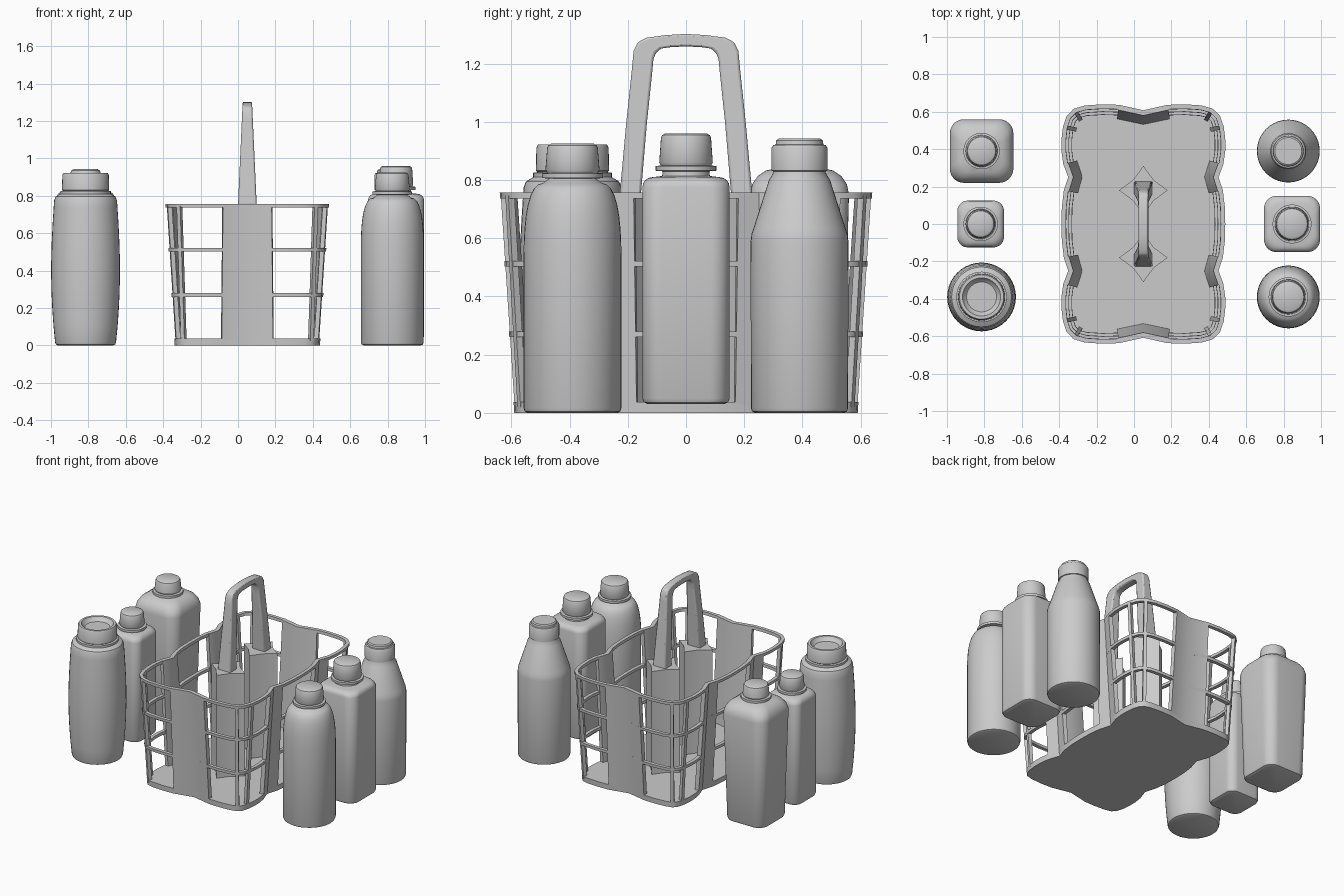
import bpy, math
from mathutils import Vector

if "Cube" in bpy.data.objects:
    bpy.data.objects.remove(bpy.data.objects["Cube"])

CX, TOP, LEAN = 0.05, 0.757, 0.05


def make(name, verts, faces, bevel=0.0, angle=35):
    me = bpy.data.meshes.new(name)
    me.from_pydata([tuple(v) for v in verts], [], faces)
    ob = bpy.data.objects.new(name, me)
    bpy.context.collection.objects.link(ob)
    bpy.ops.object.select_all(action='DESELECT')
    ob.select_set(True)
    bpy.context.view_layer.objects.active = ob
    bpy.ops.object.mode_set(mode='EDIT')
    bpy.ops.mesh.select_all(action='SELECT')
    bpy.ops.mesh.normals_make_consistent(inside=False)
    bpy.ops.object.mode_set(mode='OBJECT')
    bpy.ops.object.shade_smooth_by_angle(angle=math.radians(angle))
    if bevel:
        m = ob.modifiers.new("bevel", 'BEVEL')
        m.width, m.segments = bevel, 2
    return ob


# ---- Basket: scalloped outline, one quarter mirrored to four
quarter = [(0, .608), (.13, .637), (.22, .64), (.31, .634), (.37, .617), (.41, .578),
           (.43, .52), (.438, .45), (.438, .39), (.428, .32), (.402, .25), (.425, .18),
           (.436, .09), (.438, 0)]
half = quarter + [(x, -y) for x, y in quarter[-2::-1]]
outline = [Vector(p) for p in half + [(-x, y) for x, y in half[-2:0:-1]]]
N = len(outline)


def offset(i, d):
    """Outline point i moved inwards by d."""
    t = (outline[(i + 1) % N] - outline[i - 1]).normalized()
    return outline[i] + Vector((t.y, -t.x)) * d * -1 if \
        Vector((t.y, -t.x)).dot(outline[i]) > 0 else outline[i] + Vector((t.y, -t.x)) * d


def wall(name, idx, z0, z1, thick=0.024, closed=False):
    """Leaning strip of wall that follows the outline points idx."""
    verts, faces = [], []
    for i in idx:
        for z, extra in ((z0, 0), (z1, 0), (z1, thick), (z0, thick)):
            p = offset(i % N, LEAN * (1 - z / TOP) + extra)
            verts.append((p.x + CX, p.y, z))
    n = len(idx)
    for k in range(n if closed else n - 1):
        a, b = 4 * k, 4 * ((k + 1) % n)
        faces += [(a + j, b + j, b + (j + 1) % 4, a + (j + 1) % 4) for j in range(4)]
    if not closed:
        faces += [(0, 1, 2, 3), tuple(range(4 * n - 4, 4 * n))]
    return make(name, verts, faces)


for name, z0, z1 in (("lower_rail", .26, .28), ("middle_rail", .503, .522), ("top_rim", .737, TOP)):
    wall(name, range(N), z0, z1, closed=True)

# Floor plate
fl = [(*(offset(i, LEAN * (1 - z / TOP)) + Vector((CX, 0))), z) for z in (0, .037) for i in range(N)]
make("basket_floor", fl, [tuple(range(N)), tuple(range(N, 2 * N))] +
     [(i, (i + 1) % N, N + (i + 1) % N, N + i) for i in range(N)])

# Solid notched panels: front, back and two on each side
H = N // 2
for c in (0, H - 0):
    wall("end_panel", [c - 1, c, c + 1], .01, TOP, .028)
for c in (10, H - 10, H + 10, N - 10):
    wall("side_panel", [c - 1, c, c + 1], .01, TOP, .028)


# Corner posts
def post(i, w=0.011):
    t = (outline[(i + 1) % N] - outline[i - 1]).normalized() * w
    verts = []
    for z in (.02, TOP - .01):
        d = LEAN * (1 - z / TOP)
        for e, s in ((0.001, -1), (0.001, 1), (.025, 1), (.025, -1)):
            p = offset(i, d + e) + t * s
            verts.append((p.x + CX, p.y, z))
    make("corner_post", verts, [(0, 1, 2, 3), (4, 5, 6, 7)] +
         [(j, (j + 1) % 4, 4 + (j + 1) % 4, 4 + j) for j in range(4)])


for q in (4, 6):
    for i in (q, H - q, H + q, N - q):
        post(i)

# Star-section divider pillars under the handle
for s in (-1, 1):
    star = []
    for k in range(8):
        r = .13 if k % 2 == 0 else .078
        a = k * math.pi / 4
        star.append((CX + r * math.cos(a), s * .18 + r * math.sin(a)))
    make("divider_pillar", [(x, y, z) for z in (.02, TOP) for x, y in star],
         [tuple(range(8)), tuple(range(8, 16))] +
         [(k, (k + 1) % 8, 8 + (k + 1) % 8, 8 + k) for k in range(8)])

# Carry handle: arch of outer/inner pairs, thinner towards the top
arch = [(.228, .75, .155, .75), (.205, 1.0, .134, 1.0), (.184, 1.2, .116, 1.17),
        (.180, 1.245, .112, 1.215), (.165, 1.274, .103, 1.238), (.135, 1.289, .085, 1.252),
        (.07, 1.298, .05, 1.257), (0, 1.302, 0, 1.259)]
arch = arch + [(-a, b, -c, d) for a, b, c, d in arch[-2::-1]]
verts, faces = [], []
for yo, zo, yi, zi in arch:
    for sx, y, z in ((-1, yo, zo), (1, yo, zo), (1, yi, zi), (-1, yi, zi)):
        verts.append((CX + sx * (.05 - .025 * (z - .75) / .55), y, z))
n = len(arch)
for k in range(n - 1):
    faces += [(4 * k + j, 4 * k + 4 + j, 4 * k + 4 + (j + 1) % 4, 4 * k + (j + 1) % 4) for j in range(4)]
faces += [(0, 1, 2, 3), tuple(range(4 * n - 4, 4 * n))]
make("carry_handle", verts, faces, bevel=.008)


# ---- Bottles: stacked rounded-square rings (roundness 1 = circle)
def bottle(name, x, y, rings, seg=10):
    verts, faces = [], []
    for ring in rings:
        h, z = ring[:2]
        c = h * (ring[2] if len(ring) > 2 else 1)
        for q in range(4):
            for k in range(seg):
                a = (q + k / (seg - 1) * .999) * math.pi / 2 if c < h else (q + k / seg) * math.pi / 2
                sx, sy = ((1, 1), (-1, 1), (-1, -1), (1, -1))[q]
                verts.append((x + sx * (h - c) + c * math.cos(a), y + sy * (h - c) + c * math.sin(a), z))
    m = 4 * seg
    for r in range(len(rings) - 1):
        faces += [(r * m + k, r * m + (k + 1) % m, (r + 1) * m + (k + 1) % m, (r + 1) * m + k)
                  for k in range(m)]
    faces += [tuple(range(m)), tuple(range((len(rings) - 1) * m, len(rings) * m))]
    make(name, verts, faces, angle=32)


def cap(r, z0, z1, lip=.012):
    """Screw cap with a collar ring and a softened top edge."""
    return [(r - .012, z0 - .03), (r + lip, z0 - .028), (r + lip, z0 - .012), (r - .005, z0 - .01),
            (r, z0), (r - .006, z1 - .014), (r - .01, z1 - .006), (r - .02, z1)]


def box_shoulder(h, z, r, base=None, z0=0.0, rnd=.45, edge=.05):
    """Rounded-square body from z0 up to a soft shoulder at z."""
    b = base or h
    body = [(b - .02, z0, rnd), (b - .006, z0 + .006, rnd), (b, z0 + .02, rnd), (h, z - edge, rnd)]
    for k in (1, 2, 3, 4):
        a = k * math.pi / 8
        body.append((h - edge * (1 - math.cos(a)), z - edge * (1 - math.sin(a)), rnd + .05 * k))
    return body + [(r, z + .004)]


foot = lambda r: [(r - .015, 0), (r - .004, .005), (r, .016)]
dome = [(.168 - .068 * (k / 8) ** 2.2, .54 + .25 * math.sin(k / 8 * math.pi / 2)) for k in range(9)]

bottle("domed_bottle", .825, -.39, foot(.168) + dome + cap(.093, .835, .925))
bottle("square_bottle", .845, 0, box_shoulder(.15, .81, .082, z0=.03, edge=.035) + cap(.092, .86, .96))
bottle("cone_bottle", .825, .39, foot(.167) + [(.168, .59), (.165, .615), (.158, .635), (.105, .80),
       (.09, .825), (.09, .83), (.096, .832), (.096, .91), (.09, .92), (.082, .922), (.08, .936), (.072, .942)])
bottle("tapered_square_bottle", -.815, .39,
       box_shoulder(.17, .84, .08, base=.15, edge=.09) + cap(.085, .87, .942))
bottle("small_square_bottle", -.82, 0, box_shoulder(.125, .74, .075, edge=.04) + cap(.08, .775, .86))
bulge = [(.163 + .021 * math.sin(math.pi * (k / 8) ** .9 * .88), .016 + .72 * k / 8) for k in range(9)]
bottle("bulged_bottle", -.815, -.39, foot(.163)[:2] + bulge +
       [(.168, .775), (.16, .795), (.135, .81), (.135, .825), (.12, .827), (.126, .832), (.124, .912),
        (.118, .922), (.102, .922), (.092, .905), (.08, .895)])
